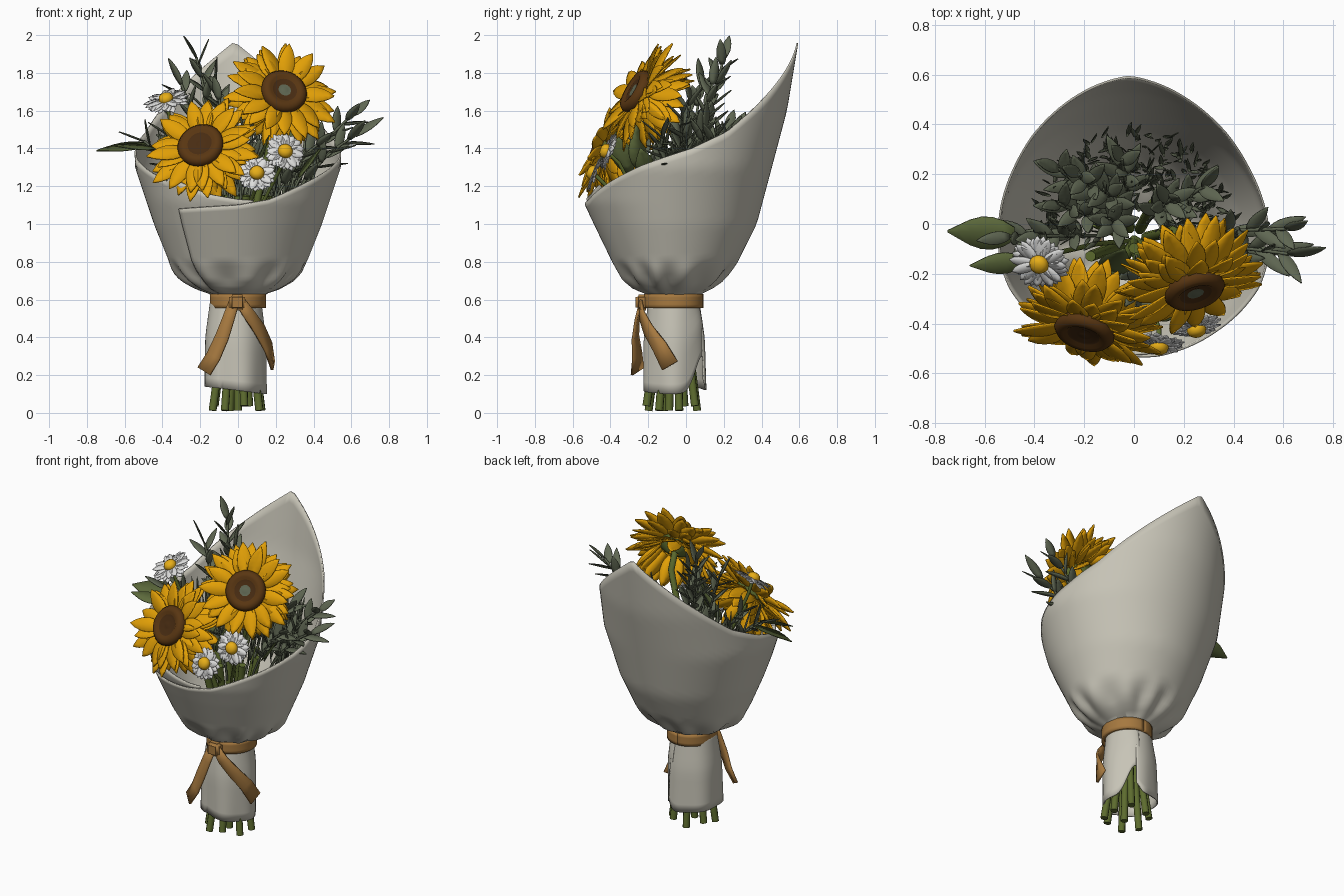
import bpy, bmesh, math, random
from mathutils import Vector as V

if "Cube" in bpy.data.objects:
    bpy.data.objects.remove(bpy.data.objects["Cube"])

random.seed(4)

def mat(name, *c):
    m = bpy.data.materials.new(name)
    m.diffuse_color = (*c, 1)
    m.use_nodes = True
    m.node_tree.nodes["Principled BSDF"].inputs["Base Color"].default_value = m.diffuse_color
    return m

PAPER = mat("paper", .57, .55, .47)
TWINE = mat("tan ribbon", .38, .19, .05)
STEM = mat("stem green", .11, .15, .028)
SAGE = mat("sage leaf", .115, .135, .085)
LEAF = mat("bright leaf", .11, .145, .045)
GOLD = mat("golden petal", .76, .35, .002)
BROWN = mat("seed brown", .1, .037, .006)
DARK = mat("dark seed", .065, .025, .006)
WHITE = mat("white petal", .74, .74, .73)
YOLK = mat("daisy yellow", .85, .45, .01)

def finish(bm, name, mats, thick=0, angle=50):
    me = bpy.data.meshes.new(name)
    bm.to_mesh(me)
    bm.free()
    for m in mats:
        me.materials.append(m)
    ob = bpy.data.objects.new(name, me)
    bpy.context.collection.objects.link(ob)
    if thick:
        s = ob.modifiers.new("thickness", "SOLIDIFY")
        s.thickness, s.offset = thick, 0
    bpy.ops.object.select_all(action="DESELECT")
    ob.select_set(True)
    bpy.context.view_layer.objects.active = ob
    bpy.ops.object.shade_smooth_by_angle(angle=math.radians(angle))
    return ob

def lerp(table, x):
    for (a, p), (b, q) in zip(table, table[1:]):
        if x <= b:
            t = max(0, (x - a) / (b - a))
            return p + (q - p) * t
    return table[-1][1]

def loft(bm, rows, mi=0):
    vs = [[bm.verts.new(p) for p in r] for r in rows]
    for a, b in zip(vs, vs[1:]):
        for i in range(len(a) - 1):
            bm.faces.new((a[i], a[i+1], b[i+1], b[i])).material_index = mi

def petal(bm, base, d, n, L, W, bend=0, blunt=1, fold=.25, mi=0, seg=6):
    d = d.normalized()
    s = d.cross(n).normalized()
    n = s.cross(d)
    rows = []
    for i in range(seg + 1):
        t = i / seg
        w = W / 2 * max(.06, math.sin(math.pi * (.1 + .9 * t) ** .9) ** blunt)
        c = base + d * L * t + n * bend * L * t * t
        rows.append([c - s * w, c - n * fold * w, c + s * w])
    loft(bm, rows, mi)

def frame(n):
    n = n.normalized()
    u = n.cross(V((0, 0, 1))).normalized()
    return n, u, u.cross(n)

def lathe(bm, c, n, profile, seg=28):
    # profile entries: radius, height, material index
    n, u, v = frame(n)
    ring = lambda r, h: [c + n * h + (u * math.cos(k * math.tau / seg) + v * math.sin(k * math.tau / seg)) * r
                         for k in range(seg + 1)]
    for (r0, h0, m), (r1, h1, _) in zip(profile, profile[1:]):
        loft(bm, [ring(r0, h0), ring(r1, h1)], m)
    bmesh.ops.remove_doubles(bm, verts=bm.verts, dist=1e-5)
    bmesh.ops.recalc_face_normals(bm, faces=bm.faces)

def tubes(name, paths, material):
    cu = bpy.data.curves.new(name, "CURVE")
    cu.dimensions, cu.bevel_resolution, cu.use_fill_caps, cu.bevel_depth = "3D", 2, True, 1
    for pts, r in paths:
        sp = cu.splines.new("POLY")
        sp.points.add(len(pts) - 1)
        for p, q in zip(sp.points, pts):
            p.co, p.radius = (*q, 1), r
    cu.materials.append(material)
    ob = bpy.data.objects.new(name, cu)
    bpy.context.collection.objects.link(ob)
    bpy.ops.object.select_all(action="DESELECT")
    ob.select_set(True)
    bpy.context.view_layer.objects.active = ob
    bpy.ops.object.convert(target="MESH")
    bpy.ops.object.shade_smooth_by_angle(angle=math.radians(50))

# Flared paper wrap: one sheet that overlaps itself at the front
CY = -.065
WID = [(.6, .125), (.63, .135), (.66, .22), (.7, .28), (.75, .33), (.8, .36), (1, .44), (1.3, .54), (1.6, .55), (2, .55)]
BACK = [(.6, .065), (.63, .07), (.66, .13), (.7, .18), (.8, .27), (1, .37), (1.3, .45), (1.6, .53), (2, .597)]
FRONT = [(.6, .19), (.63, .2), (.66, .27), (.7, .31), (.8, .38), (1, .475), (1.12, .53), (1.3, .56), (2, .6)]
RIM = [(0, 1.965), (15, 1.85), (30, 1.73), (45, 1.61), (60, 1.49), (80, 1.4), (90, 1.37),
       (110, 1.31), (135, 1.22), (160, 1.13), (180, 1.1), (220, 1.08)]

def wrap_point(deg, t):
    f = math.radians(deg)
    rim = lerp(RIM, abs(deg)) + (.03 if deg < -135 else 0)
    z = .6 + (rim - .6) * t ** 1.35
    k = 1 + .02 * max(0, min(1, (deg - 140) / 30)) - .02 * max(0, min(1, (-deg - 130) / 20))
    k += .07 * math.sin(11 * f + math.sin(3 * f)) * max(0, 1 - abs(z - .71) / .1)
    c = math.cos(f)
    ry = lerp(BACK, z) - CY if c > 0 else lerp(FRONT, z) + CY
    return V((lerp(WID, z) * k * math.sin(f) - .02 * t * max(0, c), CY + ry * k * c, z))

bm = bmesh.new()
loft(bm, [[wrap_point(d, i / 28) for d in range(-190, 222, 3)] for i in range(29)])
finish(bm, "paper_wrap", [PAPER], .009)

# Paper skirt below the tie, with a slanted notch at the back right
def skirt_point(deg, t):
    f = math.radians(deg)
    low = .12 - .02 * math.sin(f) + .19 * math.exp(-((deg - 24) / 26) ** 2) + .08 * math.exp(-((deg - 390) / 14) ** 2)
    r = .128 + .027 * min(1, t * 2.2) + .006 * math.sin(5 * f) * t + .012 * (deg > 210) * t
    return V((-.012 + r * math.sin(f), CY + r * math.cos(f), .62 + (low - .62) * t))

bm = bmesh.new()
loft(bm, [[skirt_point(d, i / 10) for d in range(16, 385, 4)] for i in range(11)])
finish(bm, "paper_skirt", [PAPER], .008)

# Ribbon band, knot and two hanging tails
bm = bmesh.new()
loft(bm, [[V((.14 * math.sin(a * math.tau / 40), CY + .148 * math.cos(a * math.tau / 40), z))
           for a in range(41)] for z in (.555, .575, .61, .63)])
finish(bm, "ribbon_band", [TWINE], .018)
bm = bmesh.new()
bmesh.ops.create_cube(bm, size=1)
for v in bm.verts:
    v.co = V((v.co.x * .085, v.co.y * .07, v.co.z * .085)) + V((-.005, -.232, .585))
bmesh.ops.bevel(bm, geom=bm.edges[:], offset=.015, segments=3, affect="EDGES")
finish(bm, "ribbon_knot", [TWINE])
for name, pts in (("ribbon_tail_left", [(-.02, -.24, .59), (-.05, -.258, .5), (-.085, -.268, .4), (-.13, -.258, .3), (-.18, -.258, .22)]),
                  ("ribbon_tail_right", [(.01, -.24, .59), (.06, -.235, .52), (.115, -.2, .44), (.16, -.14, .35), (.185, -.085, .25)])):
    bm = bmesh.new()
    pts = [V(p) for p in pts]
    rows = []
    for i, p in enumerate(pts):
        d = pts[min(i + 1, 4)] - pts[max(i - 1, 0)]
        s = d.cross(V((p.x, p.y - CY, 0))).normalized() * (.027 + .005 * i)
        rows.append([p - s, p, p + s])
    loft(bm, rows)
    finish(bm, name, [TWINE], .014)

# Cut stem bundle, splayed at the bottom
ends = [(0, -.09)] + [(-.005 + .135 * math.sin(a), CY - .01 + .14 * math.cos(a)) for a in [.5 + k * math.tau / 8 for k in range(8)]]
tubes("cut_stems", [([(x, y, .012 + .025 * (i % 3 == 1)), (x * .4, CY + (y - CY) * .4, .6), (x * 1.3, CY + (y - CY) * 1.3, 1.15)], .022)
                    for i, (x, y) in enumerate(ends)], STEM)

# Sunflowers: layered petals, sepals and seed disc
flower_stems = []
def sunflower(name, c, n, core):
    c = V(c)
    n, u, v = frame(V(n))
    bm = bmesh.new()
    for count, tilt, L, back, bend in ((17, .28, .185, 0, -.25), (18, -.08, .215, .015, -.12), (17, -.5, .215, .035, -.1), (15, -.9, .2, .05, 0)):
        off = random.random()
        for k in range(count):
            a = (k + off + random.uniform(-.25, .25)) * math.tau / count
            r = u * math.cos(a) + v * math.sin(a)
            tl = tilt + random.uniform(-.25, .25)
            petal(bm, c + r * .095 - n * back, r * math.cos(tl) + n * math.sin(tl),
                  n + r * .01 + u.lerp(v, random.random()) * random.uniform(-.3, .3),
                  L * random.uniform(.86, 1.06), .086, bend, .7)
    finish(bm, name + "_petals", [GOLD], .007)
    bm = bmesh.new()
    lathe(bm, c, n, [(.03, -.09, 3), (.1, -.04, 3), (.12, -.005, 0), (.124, .02, 0), (.108, .042, 0), (.082, .045, 0),
                     (.066, .034, 1), (.05, .036, 1), (.034, .03, core), (.015, .034, core), (0, .035, core)])
    finish(bm, name + "_seed_disc", [BROWN, DARK, SAGE, STEM])
    flower_stems.append(([c - n * .03, c - n * .14 - V((0, 0, .06)), V((c.x * .4, c.y * .5, 1.1)), V((0, CY, .65))], .02))

sunflower("sunflower_low", (-.195, -.42, 1.41), (-.24, -.83, .48), 1)
sunflower("sunflower_high", (.24, -.255, 1.695), (.25, -.82, .48), 2)

# Daisies
def daisy(name, c, n, R):
    c = V(c)
    n, u, v = frame(V(n))
    bm = bmesh.new()
    for k in range(30):
        a = k * math.tau / 15 + .2 * (k > 14)
        r = u * math.cos(a) + v * math.sin(a)
        petal(bm, c + r * .025 - n * .006 * (k > 14), r + n * random.uniform(-.15, .15), n + r * .01,
              (R - .025) * random.uniform(.85, 1.05), .043, -.1, .45, .1, seg=5)
    finish(bm, name + "_petals", [WHITE], .004)
    bm = bmesh.new()
    lathe(bm, c, n, [(.03, -.02, 0), (.04, .005, 0), (.033, .024, 0), (.018, .033, 0), (0, .035, 0)], 18)
    finish(bm, name + "_centre", [YOLK])
    flower_stems.append(([c, c - n * .07 - V((0, 0, .04)), V((c.x * .4, c.y * .5, 1.05)), V((0, CY, .65))], .01))

daisy("daisy_right", (.25, -.42, 1.385), (.15, -.9, .3), .108)
daisy("daisy_middle", (.1, -.49, 1.27), (0, -.9, .35), .1)
daisy("daisy_left", (-.38, -.16, 1.66), (-.25, -.45, .85), .12)
tubes("flower_stems", flower_stems, STEM)

# Leafy sprigs: tip, number of leaves, leaf length
bm = bmesh.new()
sprig_stems = []
sprigs = [((-.22, .2, 1.88), 13, .17), ((-.12, .14, 1.74), 12, .16), ((-.3, .08, 1.74), 10, .16), ((-.1, .02, 1.66), 10, .17),
          ((.61, -.02, 1.58), 10, .17), ((.62, -.12, 1.47), 10, .18), ((.42, -.15, 1.42), 9, .15),
          ((-.5, -.05, 1.44), 8, .15), ((-.3, .22, 1.5), 10, .17), ((-.05, .26, 1.5), 10, .16),
          ((.15, .1, 1.5), 12, .16), ((.28, .15, 1.45), 10, .15), ((.03, -.28, 1.5), 9, .15), ((-.38, -.05, 1.48), 8, .15)]
for tip, count, L in sprigs:
    tip = V(tip)
    base = V((tip.x * .35, tip.y * .35 - .03, 1.0))
    mid = base.lerp(tip, .55) + V((-tip.x * .12, -tip.y * .1, .06))
    at = lambda t: base * (1 - t) ** 2 + mid * 2 * t * (1 - t) + tip * t * t
    sprig_stems.append(([at(i / 6) for i in range(7)], .007))
    for k in range(count):
        t = .42 + .58 * k / (count - 1)
        d = (at(t) - at(t - .05)).normalized()
        q, u, v = frame(d)
        r = u * math.cos(k * 2.4) + v * math.sin(k * 2.4)
        spread = .2 if k == count - 1 else .75
        petal(bm, at(t), d + r * spread, V((0, -.25, 1)) + d * .01 - r * .5, L * random.uniform(.7, 1), .052, -.08, .8)
finish(bm, "sprig_leaves", [SAGE], .005)
tubes("sprig_stems", sprig_stems, SAGE)

# Broad leaves at the left and under the flowers
bm = bmesh.new()
for base, d, L, W in (((-.48, -.04, 1.42), (-1, .02, -.06), .27, .14), ((-.44, -.15, 1.4), (-1, -.1, .12), .22, .09),
                      ((.08, -.3, 1.28), (.3, -.3, .8), .22, .12), ((.22, -.25, 1.3), (.3, -.1, .9), .24, .12),
                      ((-.1, -.2, 1.3), (.2, .3, .8), .25, .13), ((.32, -.2, 1.25), (.5, -.2, .7), .2, .1)):
    petal(bm, V(base), V(d), V((.05, -.3, .9)), L, W, -.06)
finish(bm, "broad_leaves", [LEAF], .005)

# Fine filler greenery inside the back of the wrap
bm = bmesh.new()
for k in range(340):
    a = random.uniform(-1.6, 1.6)
    r = .44 * random.uniform(.1, 1) ** .6
    p = V((r * math.sin(a) * .9, CY + r * math.cos(a), random.uniform(1.08, 1.34)))
    d = V((math.sin(a) * .2, math.cos(a) * .15, 1)) + V([random.uniform(-.25, .25) for _ in range(3)])
    petal(bm, p, d, V((random.uniform(-1, 1), -1, .4)), random.uniform(.12, .22), .02, 0, 1, seg=3)
finish(bm, "filler_greenery", [SAGE], .004)
